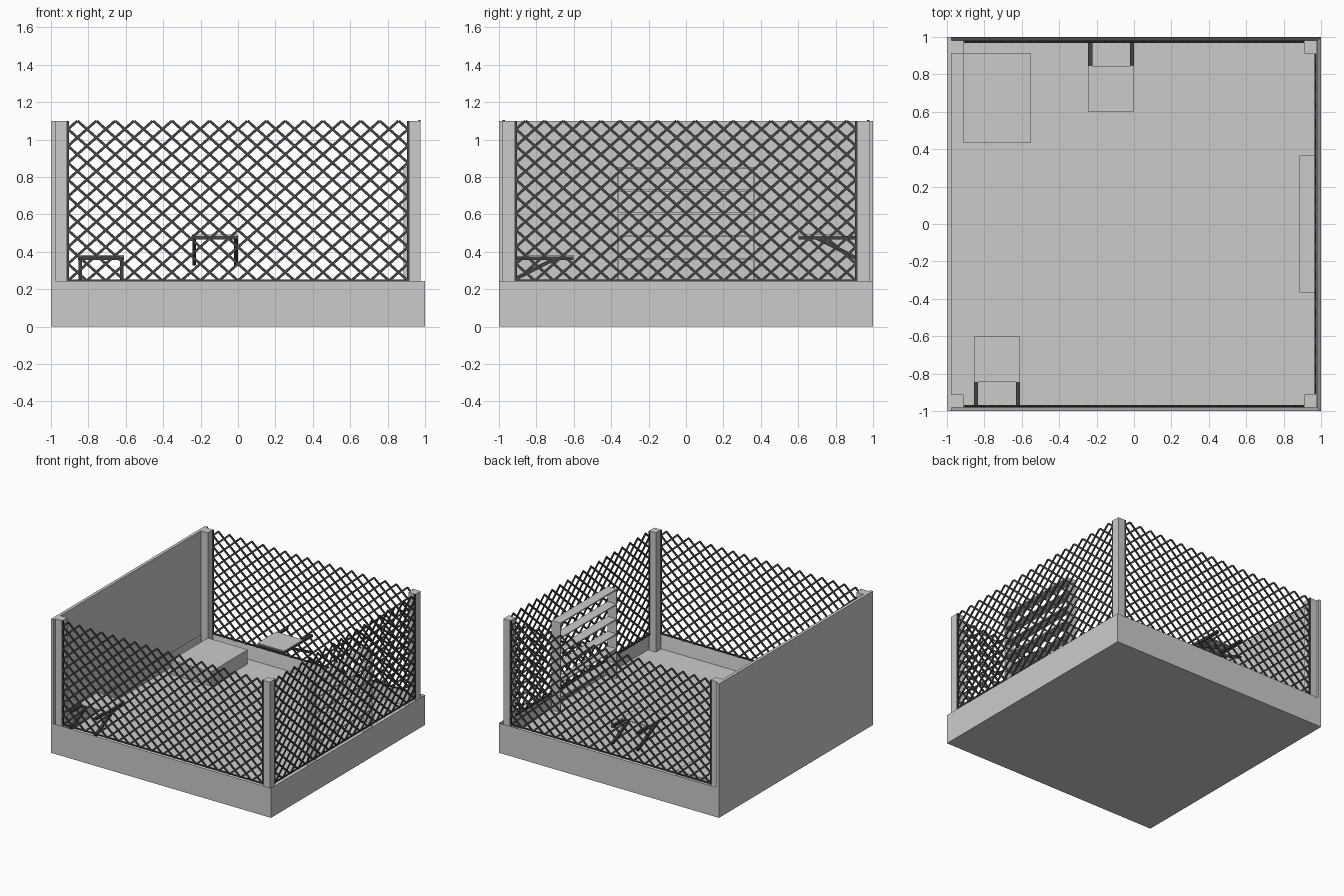
import bpy, bmesh, math
from mathutils import Vector, Matrix

if "Cube" in bpy.data.objects:
    bpy.data.objects.remove(bpy.data.objects["Cube"])


def material(name, v):
    m = bpy.data.materials.new(name)
    m.diffuse_color = (v, v, v, 1)
    m.use_nodes = True
    m.node_tree.nodes["Principled BSDF"].inputs["Base Color"].default_value = m.diffuse_color
    return m


GREY = material("light grey", 0.6)
DARK = material("dark grey", 0.06)


def add_box(bm, lo, hi):
    lo, hi = Vector(lo), Vector(hi)
    d = hi - lo
    bmesh.ops.create_cube(bm, size=1, matrix=Matrix.Translation((lo + hi) / 2) @ Matrix.Diagonal((*d, 1)))


def add_bar(bm, a, b, side, w, t):
    # rectangular bar from a to b; "side" is the direction of its thickness t
    a, b, side = Vector(a), Vector(b), Vector(side)
    d = (b - a).normalized()
    rot = Matrix((d, side.cross(d), side)).transposed().to_4x4()
    size = Matrix.Diagonal(((b - a).length, w, t, 1))
    bmesh.ops.create_cube(bm, size=1, matrix=Matrix.Translation((a + b) / 2) @ rot @ size)


def finish(name, bm, mat):
    me = bpy.data.meshes.new(name)
    bm.to_mesh(me)
    bm.free()
    me.materials.append(mat)
    ob = bpy.data.objects.new(name, me)
    bpy.context.collection.objects.link(ob)
    return ob


def boxes(name, mat, *pairs):
    bm = bmesh.new()
    for lo, hi in pairs:
        add_box(bm, lo, hi)
    return finish(name, bm, mat)


FLOOR, RIM, TOP, IN = 0.12, 0.245, 1.1, 0.975

# tray base with raised rim and recessed floor
bm = bmesh.new()
add_box(bm, (-1, -1, 0), (1, 1, RIM))
top = max(bm.faces, key=lambda f: f.calc_center_median().z)
bmesh.ops.inset_region(bm, faces=[top], thickness=1 - IN)
bmesh.ops.translate(bm, verts=top.verts, vec=(0, 0, FLOOR - RIM))
finish("base_tray", bm, GREY)

# solid left wall
boxes("left_wall", GREY, ((-1, -1, RIM), (-IN, 1, TOP)))

# corner posts
for sx, xn in ((-1, "left"), (1, "right")):
    for sy, yn in ((-1, "front"), (1, "back")):
        xs, ys = sorted((sx * 0.912, sx * IN)), sorted((sy * 0.912, sy * 0.98))
        boxes(f"{yn}_{xn}_post", GREY, ((xs[0], ys[0], FLOOR), (xs[1], ys[1], TOP)))


# diamond mesh panels
def mesh_panel(name, place, normal):
    bm = bmesh.new()
    half, px, pz = 0.91, 0.101, 0.09
    k, h = px / pz, TOP - RIM
    n = int(2 * half / px) + int(h / pz) + 2
    for s in (-1, 1):
        for i in range(n):
            # wire u = u0 + k*z, clipped to the panel
            u0 = -half - k * h + (i + 0.5) * px
            z0, z1 = max(0, (-half - u0) / k), min(h, (half - u0) / k)
            if z1 - z0 < 0.01:
                continue
            a, b = place(s * (u0 + k * z0), RIM + z0), place(s * (u0 + k * z1), RIM + z1)
            off = Vector(normal) * 0.002 * s
            add_bar(bm, Vector(a) + off, Vector(b) + off, normal, 0.014, 0.008)
    # thin edge wires
    for u in (-half, half):
        add_bar(bm, place(u, RIM), place(u, TOP), normal, 0.012, 0.012)
    add_bar(bm, place(-half, RIM + 0.004), place(half, RIM + 0.004), normal, 0.008, 0.012)
    finish(name, bm, DARK)


mesh_panel("front_mesh", lambda u, z: (u, -0.975, z), (0, 1, 0))
mesh_panel("back_mesh", lambda u, z: (u, 0.975, z), (0, 1, 0))
mesh_panel("right_mesh", lambda u, z: (0.97, u, z), (1, 0, 0))

# low box in the back left corner
boxes("corner_box", GREY, ((-0.912, 0.435, FLOOR), (-0.55, 0.912, 0.237)))

# shelf rack on the right mesh
shelves = [((0.885, -0.367, z - 0.01), (0.965, 0.367, z)) for z in (0.855, 0.733, 0.611, 0.489, 0.367, 0.245)]
boxes("rack_shelves", GREY, *shelves)
boxes("rack_sides", GREY, *[((0.885, y, FLOOR), (0.965, y + 0.008, 0.85)) for y in (-0.367, 0.359)])


# hanging perches: light plate on dark brackets
def perch(name, x0, x1, s, z):
    def slab(x_a, x_b, y_a, y_b, z_a, z_b):
        ya, yb = sorted((s * y_a, s * y_b))
        return (x_a, ya, z_a), (x_b, yb, z_b)
    boxes(name + "_plate", GREY, slab(x0, x1, 0.602, 0.845, z - 0.006, z))
    bm = bmesh.new()
    zb, zt = z - 0.026, z - 0.006
    add_box(bm, *slab(x0, x1, 0.602, 0.622, zb, zt))
    for xa in (x0, x1 - 0.022):
        add_box(bm, *slab(xa, xa + 0.022, 0.622, 0.972, zb, zt))
        xc = xa + 0.011
        add_bar(bm, (xc, s * 0.70, z - 0.018), (xc, s * 0.968, z - 0.155), (1, 0, 0), 0.02, 0.02)
    finish(name + "_bracket", bm, DARK)


perch("back_perch", -0.245, 0.0, 1, 0.492)
perch("front_perch", -0.855, -0.61, -1, 0.382)
